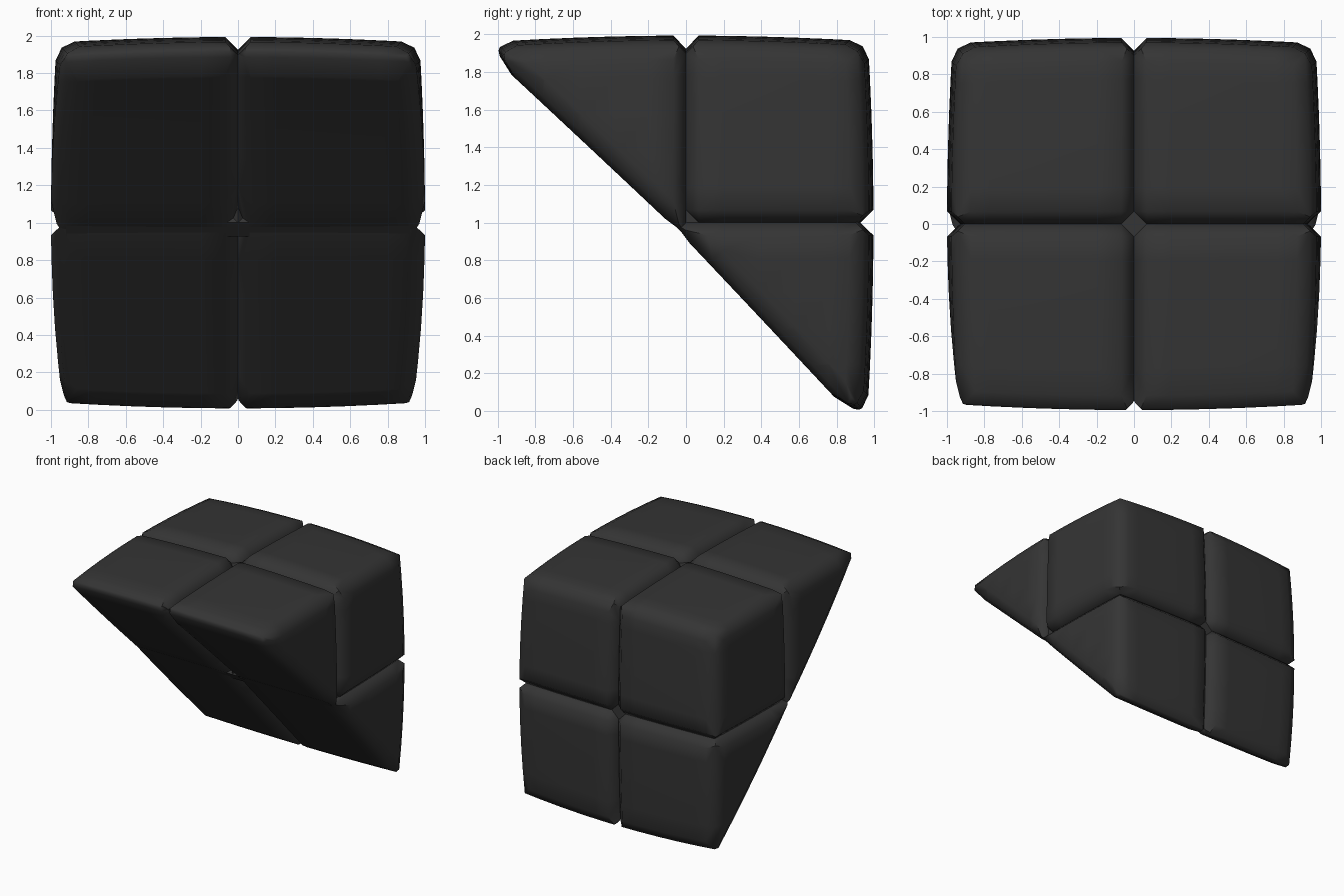
import bpy, bmesh, math
from mathutils import Vector

if "Cube" in bpy.data.objects:
    bpy.data.objects.remove(bpy.data.objects["Cube"])

MAT = bpy.data.materials.new("charcoal")
MAT.diffuse_color = (0.035, 0.035, 0.035, 1)
MAT.use_nodes = True
MAT.node_tree.nodes["Principled BSDF"].inputs["Base Color"].default_value = MAT.diffuse_color


def slice_off(bm, n, d):
    """Keep the side where d + n.p >= 0 and close the cut."""
    n = Vector(n)
    if n.length < 1e-4:
        return
    bmesh.ops.bisect_plane(bm, geom=bm.verts[:] + bm.edges[:] + bm.faces[:], dist=1e-5,
                           plane_co=n * (-d / n.length_squared), plane_no=n, clear_inner=True)
    rim = [e for e in bm.edges if e.is_boundary]
    if rim:
        bmesh.ops.holes_fill(bm, edges=rim, sides=0)


def combine(parts):
    """Weighted sum of plane distances, as a new plane."""
    n, d = Vector((0, 0, 0)), 0
    for w, (pn, pd, _) in parts:
        n += w * Vector(pn)
        d += w * pd
    return n, d


def bulge(v):
    """Pillow the outside of the whole block about its centre."""
    x, y, z = v
    k = 0.03
    return Vector((x * (1 - k * (y * y + z * z)),
                   y * (1 - k * (x * x + z * z)) * 0.995,
                   z * (1 - k * (x * x + y * y)) * 0.993 + 1))


def finish(bm, name):
    bmesh.ops.recalc_face_normals(bm, faces=bm.faces[:])
    me = bpy.data.meshes.new(name)
    bm.to_mesh(me)
    bm.free()
    me.materials.append(MAT)
    ob = bpy.data.objects.new(name, me)
    bpy.context.collection.objects.link(ob)
    bpy.ops.object.select_all(action='DESELECT')
    ob.select_set(True)
    bpy.context.view_layer.objects.active = ob
    bpy.ops.object.shade_smooth_by_angle(angle=math.radians(50))
    return ob


def block(name, faces, skip=(), extra=(), swap=False):
    """Convex block from planes (inward normal, distance, inner?) with chamfers."""
    bm = bmesh.new()
    bmesh.ops.create_cube(bm, size=4)
    keys = list(faces)
    for n, d, _ in faces.values():
        slice_off(bm, n, d)
    for n, d in extra:
        slice_off(bm, n, d)
    for i, a in enumerate(keys):
        for b in keys[i + 1:]:
            if (a, b) in skip or a[0] == b[0]:
                continue
            A, B = faces[a], faces[b]
            # seams get a straight chamfer, outer edges a two-step one
            if A[2] or B[2]:
                n, d = combine([(1, A), (1, B)])
                slice_off(bm, n, d - 0.07)
            else:
                for w in (0.3, 0.7):
                    n, d = combine([(w, A), (1 - w, B)])
                    slice_off(bm, n, d - 0.03)
            for c in keys[keys.index(b) + 1:]:
                C = faces[c]
                if (A[2] + B[2] + C[2] >= 2 and c[0] not in (a[0], b[0])
                        and (a, c) not in skip and (b, c) not in skip):
                    n, d = combine([(1, A), (1, B), (1, C)])
                    slice_off(bm, n, d - 0.14)
    # cross loops so the bulge curves smoothly
    for axis in range(3):
        for s in (-0.8, -0.6, -0.4, -0.2, 0.2, 0.4, 0.6, 0.8):
            n = Vector((0, 0, 0))
            n[axis] = 1
            bmesh.ops.bisect_plane(bm, geom=bm.verts[:] + bm.edges[:] + bm.faces[:],
                                   dist=1e-5, plane_co=n * s, plane_no=n)
    for v in bm.verts:
        p = v.co.copy()
        if swap:
            p = Vector((p.x, p.z, p.y))
        v.co = bulge(p)
    ob = finish(bm, name)
    m = ob.modifiers.new("Mirror", 'MIRROR')
    m.use_mirror_merge = False
    return ob


# full cube blocks at the upper back
block("cube_blocks", {
    "x0": ((1, 0, 0), 0, True), "y0": ((0, 1, 0), 0, True), "z0": ((0, 0, 1), 0, True),
    "x1": ((-1, 0, 0), 1, False), "y1": ((0, -1, 0), 1, False), "z1": ((0, 0, -1), 1, False)})

# sloped wedge blocks: upper front, and the same swapped to the lower back
wedge = {
    "x0": ((1, 0, 0), 0, True), "y0": ((0, -1, 0), 0, True),
    "x1": ((-1, 0, 0), 1, False), "y1": ((0, 1, 0), 1.05, False),
    "z1": ((0, 0, -1), 1, False), "slope": ((0, 0.686, 0.727), 0.061, False)}
tip = [((0, 0.6, 0.8), 0.05), ((0, -1, 1), 0)]
block("upper_wedges", wedge, skip=[("y0", "slope")], extra=tip)
block("lower_wedges", wedge, skip=[("y0", "slope")], extra=tip, swap=True)

# inner core rods that close the diamond gaps at the seam crossings
for name, axis, lo, hi in (("core_x", 0, -0.92, 0.92), ("core_y", 1, 0, 0.92), ("core_z", 2, 0, 0.92)):
    bm = bmesh.new()
    ring = []
    for k in range(4):
        a = k * math.pi / 2
        p = [0.075 * math.cos(a), 0.075 * math.sin(a)]
        p.insert(axis, lo)
        ring.append(bm.verts.new((p[0], p[1], p[2] + 1)))
    base = bm.faces.new(ring)
    top = bmesh.ops.extrude_face_region(bm, geom=[base], use_keep_orig=True)["geom"]
    step = Vector((0, 0, 0))
    step[axis] = hi - lo
    bmesh.ops.translate(bm, vec=step, verts=[g for g in top if isinstance(g, bmesh.types.BMVert)])
    finish(bm, name)
